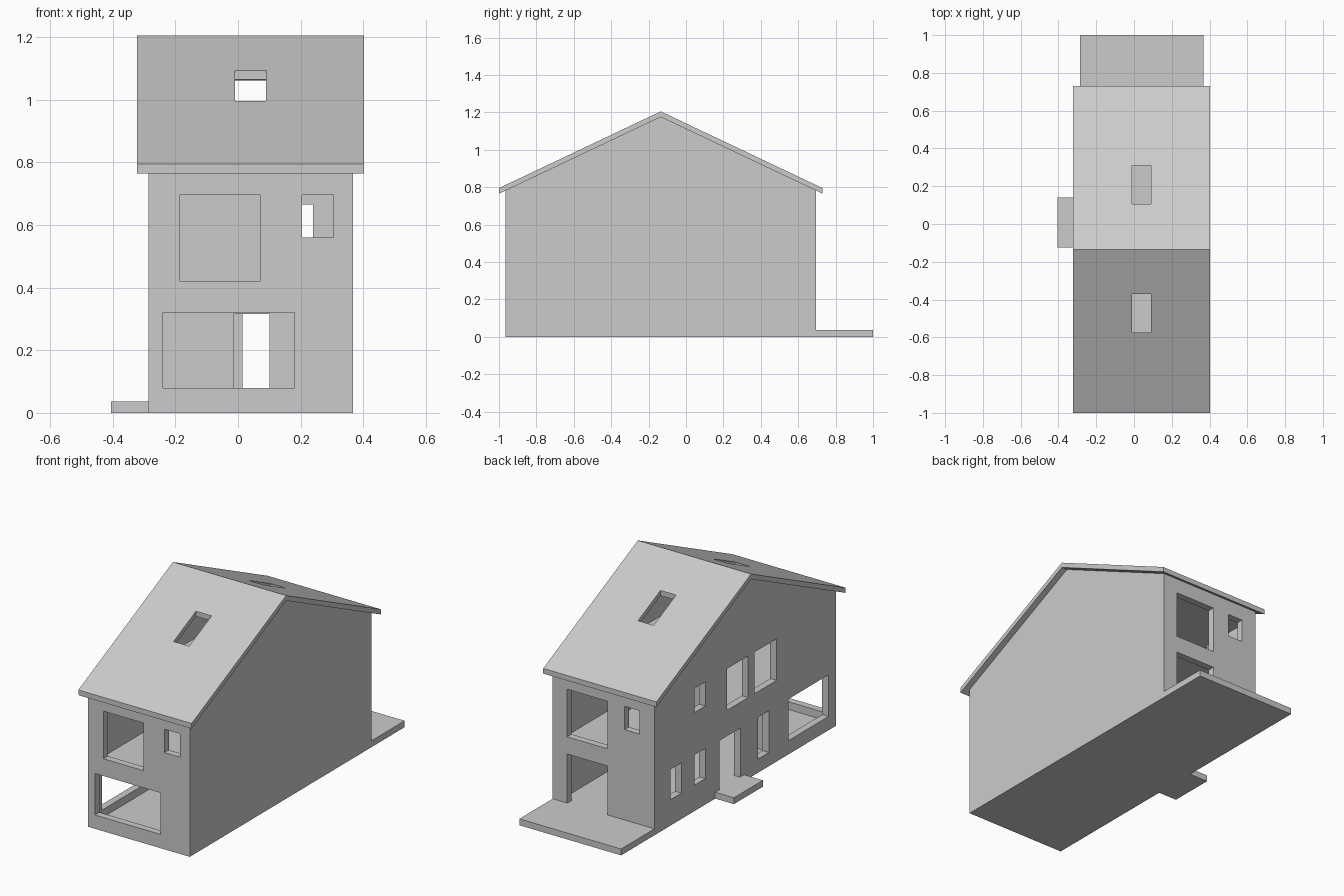
import bpy, bmesh

if "Cube" in bpy.data.objects:
    bpy.data.objects.remove(bpy.data.objects["Cube"])

X0, X1, Y0, Y1 = -0.285, 0.367, -0.965, 0.695   # outer wall faces
T = 0.04                                        # wall thickness
RIDGE_Y = -0.135


def prism(name, profile, x0, x1):
    """Extrude a (y, z) profile along x."""
    bm = bmesh.new()
    face = bm.faces.new([bm.verts.new((x0, y, z)) for y, z in profile])
    new = bmesh.ops.extrude_face_region(bm, geom=[face])["geom"]
    verts = [v for v in new if isinstance(v, bmesh.types.BMVert)]
    bmesh.ops.translate(bm, verts=verts, vec=(x1 - x0, 0, 0))
    bmesh.ops.recalc_face_normals(bm, faces=bm.faces)
    mesh = bpy.data.meshes.new(name)
    bm.to_mesh(mesh)
    bm.free()
    obj = bpy.data.objects.new(name, mesh)
    bpy.context.collection.objects.link(obj)
    return obj


def box(name, x, y, z):
    return prism(name, [(y[0], z[0]), (y[1], z[0]), (y[1], z[1]), (y[0], z[1])], *x)


def cut(obj, boxes):
    """Subtract boxes given as (x range, y range, z range)."""
    for b in boxes:
        cutter = box("cutter", *b)
        cutter.hide_render = True
        mod = obj.modifiers.new("opening", "BOOLEAN")
        mod.operation, mod.solver, mod.object = "DIFFERENCE", "EXACT", cutter
        bpy.context.view_layer.objects.active = obj
        bpy.ops.object.modifier_apply(modifier=mod.name)
        bpy.data.objects.remove(cutter)


# Outer walls with gables, hollowed down to the ground floor
walls = prism("walls", [(Y0, 0), (Y1, 0), (Y1, 0.782), (RIDGE_Y, 1.175), (Y0, 0.782)], X0, X1)
cut(walls, [((X0 + T, X1 - T), (Y0 + T, Y1 - T), (0.035, 1.4))])

# Window and door openings
front = (Y0 - 0.1, Y0 + T + 0.005)
back = (Y1 - T - 0.005, Y1 + 0.1)
left = (X0 - 0.1, X0 + T + 0.005)
cut(walls, [(x, front, z) for x, z in [
    ((-0.24, 0.18), (0.08, 0.32)),
    ((-0.185, 0.07), (0.42, 0.695)),
    ((0.205, 0.305), (0.56, 0.695))]])
cut(walls, [(x, back, z) for x, z in [
    ((0.015, 0.275), (0.035, 0.32)),
    ((0.015, 0.275), (0.42, 0.695)),
    ((-0.19, -0.093), (0.56, 0.695))]])
cut(walls, [(left, y, z) for y, z in [
    ((0.45, 0.55), (0.15, 0.325)),
    ((0.23, 0.33), (0.15, 0.325)),
    ((-0.09, 0.10), (0.035, 0.32)),
    ((-0.35, -0.25), (0.08, 0.32)),
    ((-0.895, -0.53), (0.08, 0.32)),
    ((0.23, 0.33), (0.57, 0.71)),
    ((-0.16, 0.03), (0.47, 0.71)),
    ((-0.42, -0.22), (0.47, 0.71))]])

# Upper floors
inner_x, inner_y = (X0 + T, X1 - T), (Y0 + T, Y1 - T)
box("upper_floor", inner_x, inner_y, (0.35, 0.385))
box("attic_floor", inner_x, inner_y, (0.715, 0.75))

# Partitions with doorways
lower = box("lower_partition", inner_x, (-0.46, -0.435), (0.035, 0.35))
cut(lower, [((-0.015, 0.10), (-0.5, -0.4), (0.035, 0.315))])
upper = box("upper_partition", inner_x, (0.165, 0.19), (0.385, 0.715))
cut(upper, [((0.15, 0.24), (0.1, 0.25), (0.385, 0.665))])

# Gable roof with a skylight in each slope
roof = prism("roof", [(-1.0, 0.765), (-1.0, 0.795), (RIDGE_Y, 1.205), (0.73, 0.795),
                      (0.73, 0.765), (RIDGE_Y, 1.175)], -0.322, 0.403)
cut(roof, [((-0.01, 0.09), y, (0.8, 1.4)) for y in [(-0.575, -0.37), (0.105, 0.31)]])

# Back terrace and side door step
box("terrace", (X0, X1), (Y1, 1.0), (0, 0.037))
box("door_step", (-0.405, X0), (-0.125, 0.14), (0, 0.037))
